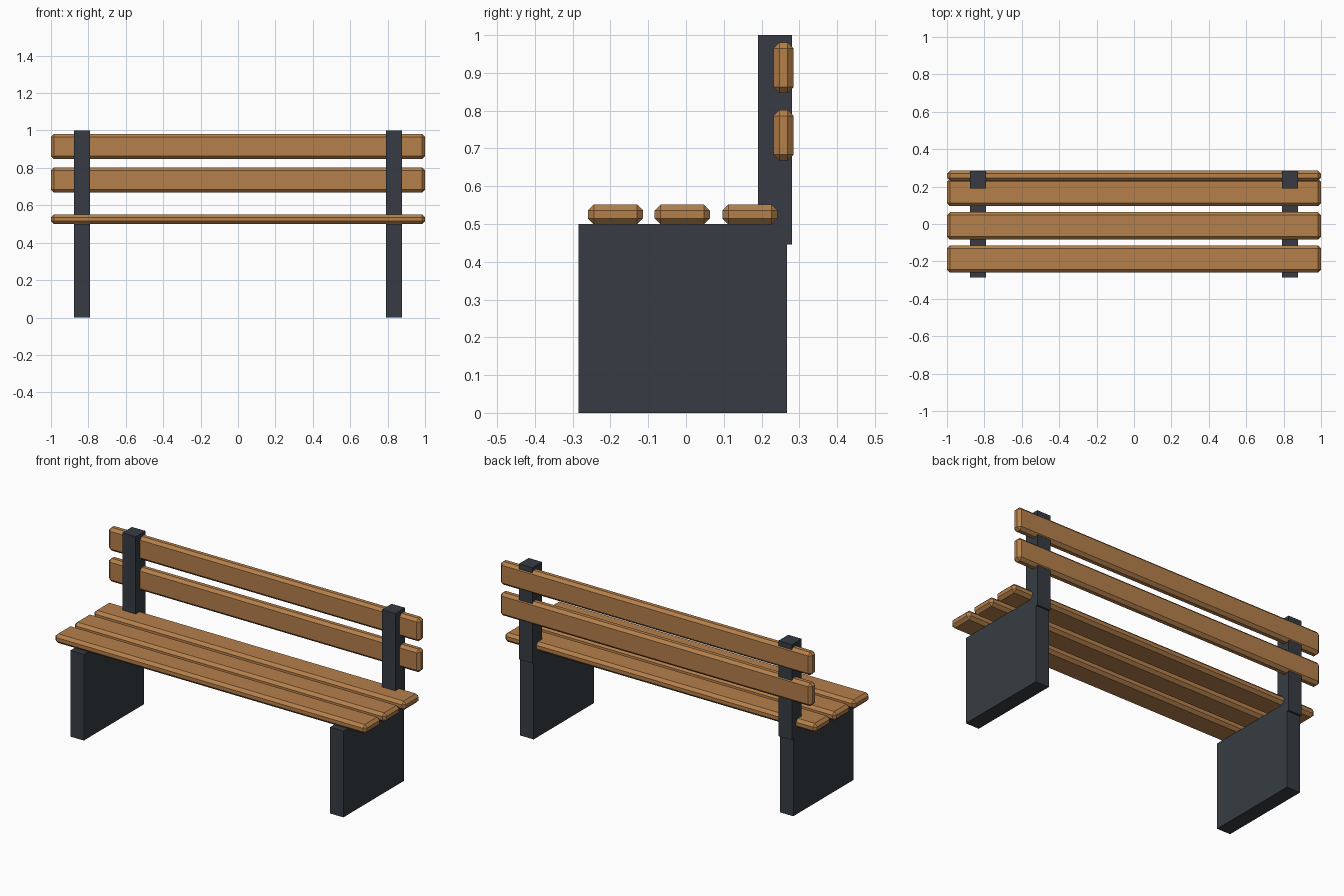
import bpy
import bmesh
from mathutils import Vector

cube = bpy.data.objects.get("Cube")
if cube:
    bpy.data.objects.remove(cube, do_unlink=True)


def make_material(name, rgb):
    mat = bpy.data.materials.new(name)
    mat.use_nodes = True
    colour = (*rgb, 1.0)
    mat.diffuse_color = colour
    mat.node_tree.nodes["Principled BSDF"].inputs["Base Color"].default_value = colour
    return mat


wood = make_material("warm wood", (0.46, 0.215, 0.07))
metal = make_material("dark slate", (0.038, 0.046, 0.057))


def box(name, low, high, mat, chamfer=0.0):
    """Box between two corners, with optional flat chamfered edges."""
    low, high = Vector(low), Vector(high)
    centre, size = (low + high) / 2, high - low
    bm = bmesh.new()
    bmesh.ops.create_cube(bm, size=1)
    bmesh.ops.scale(bm, vec=size, verts=bm.verts)
    if chamfer:
        bmesh.ops.bevel(bm, geom=bm.edges[:], offset=chamfer,
                        segments=1, affect='EDGES')
    mesh = bpy.data.meshes.new(name)
    bm.to_mesh(mesh)
    bm.free()
    mesh.materials.append(mat)
    obj = bpy.data.objects.new(name, mesh)
    obj.location = centre
    bpy.context.collection.objects.link(obj)
    return obj


# Side supports: a slab leg and an upright back post on each side
for side, x in (("right", -0.833), ("left", 0.833)):
    x0, x1 = x - 0.043, x + 0.043
    box(side + "_leg", (x0, -0.285, 0), (x1, 0.268, 0.5), metal)
    box(side + "_back_post", (x0, 0.191, 0.446), (x1, 0.28, 1), metal)

# Seat slats, front to back
for name, y in (("front", -0.187), ("middle", -0.01), ("rear", 0.169)):
    box(name + "_seat_slat", (-1, y - 0.073, 0.499), (1, y + 0.073, 0.552),
        wood, 0.016)

# Backrest slats, set into the posts and slightly proud behind
for name, z in (("lower", 0.735), ("upper", 0.914)):
    box(name + "_back_slat", (-1, 0.231, z - 0.067), (1, 0.285, z + 0.067),
        wood, 0.016)
